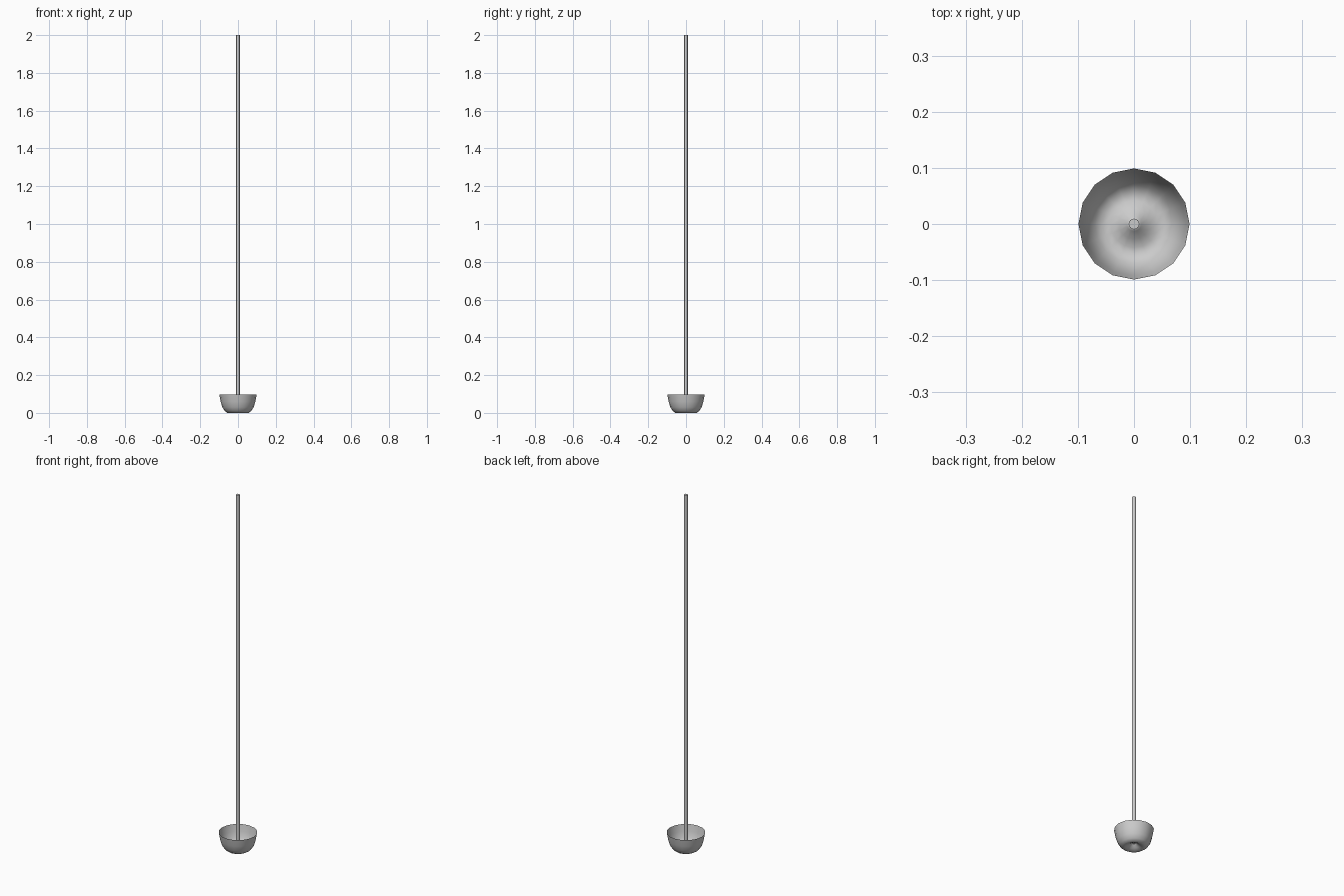
import bpy, math

if "Cube" in bpy.data.objects:
    bpy.data.objects.remove(bpy.data.objects["Cube"])

def lathe(name, profile, sides, angle):
    """Revolve an (r, z) profile around the z axis; r = 0 makes a single pole."""
    verts, rings, faces = [], [], []
    for r, z in profile:
        start = len(verts)
        n = 1 if r == 0 else sides
        for i in range(n):
            a = 2 * math.pi * i / sides
            verts.append((r * math.cos(a), r * math.sin(a), z))
        rings.append([start + i % n for i in range(sides)])
    for lo, hi in zip(rings, rings[1:]):
        for i in range(sides):
            j = (i + 1) % sides
            f = list(dict.fromkeys((lo[i], lo[j], hi[j], hi[i])))
            faces.append(f)
    me = bpy.data.meshes.new(name)
    me.from_pydata(verts, [], faces)
    ob = bpy.data.objects.new(name, me)
    bpy.context.collection.objects.link(ob)
    bpy.context.view_layer.objects.active = ob
    ob.select_set(True)
    bpy.ops.object.shade_smooth_by_angle(angle=math.radians(angle))
    ob.select_set(False)
    return ob

# Open bowl shade: thin shell with a dimple rising to the stem
lathe("bowl_shade", [(0, 0.032), (0.013, 0.020), (0.027, 0.008), (0.042, 0.001),
                     (0.056, 0.0), (0.070, 0.010), (0.083, 0.030),
                     (0.092, 0.060), (0.099, 0.098)], 16, 60)

# Long hanging rod with a flat cap
lathe("hanging_rod", [(0, 0.022), (0.0095, 0.022), (0.0095, 2.0), (0, 2.0)], 16, 50)
